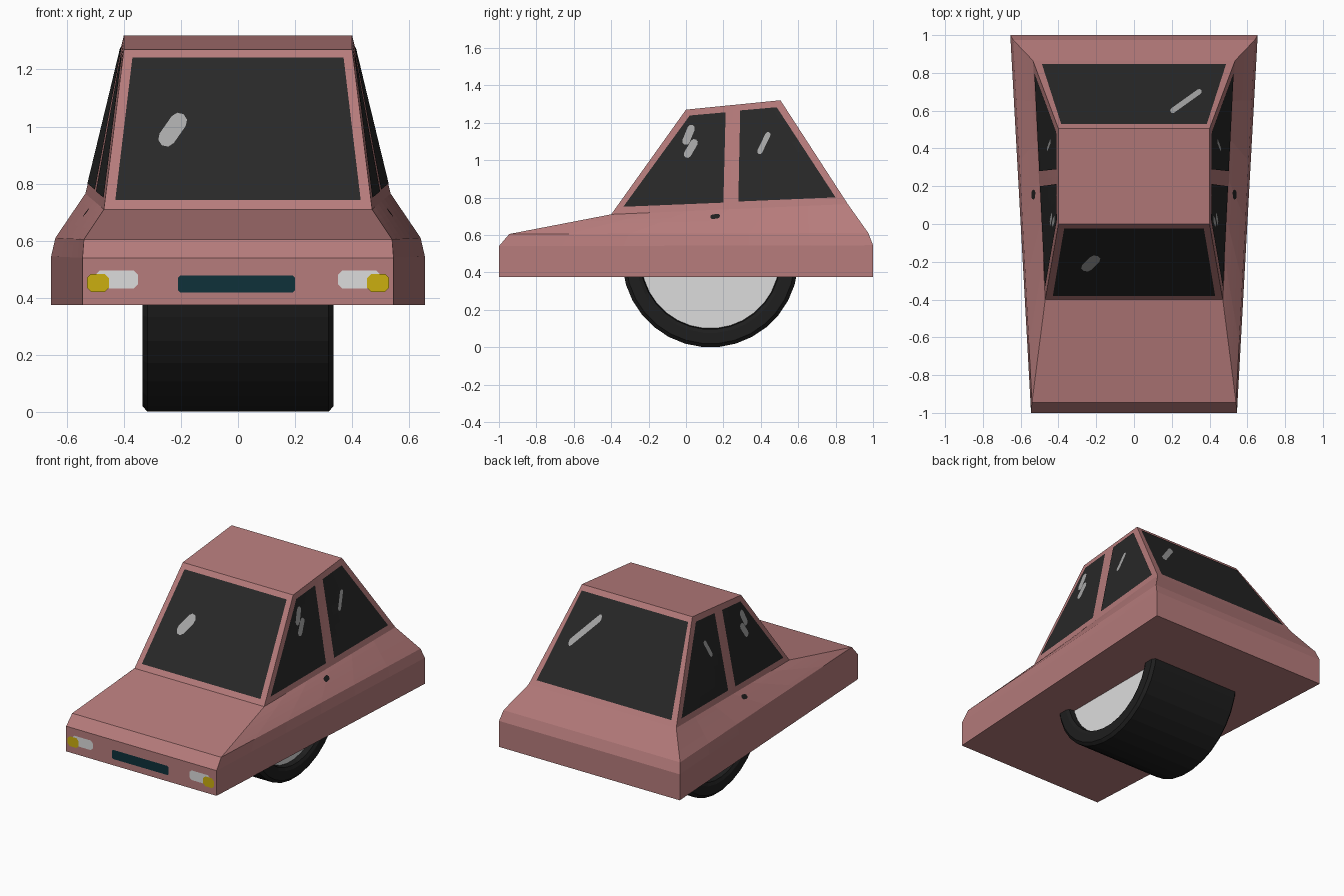
import bpy, bmesh, math
from mathutils import Vector
from mathutils.bvhtree import BVHTree

if "Cube" in bpy.data.objects:
    bpy.data.objects.remove(bpy.data.objects["Cube"])


def material(name, r, g, b):
    m = bpy.data.materials.new(name)
    m.diffuse_color = (r, g, b, 1)
    m.use_nodes = True
    m.node_tree.nodes["Principled BSDF"].inputs["Base Color"].default_value = m.diffuse_color
    return m


PAINT = material("dusty pink paint", 0.47, 0.2, 0.2)
GLASS = material("dark glass", 0.021, 0.021, 0.021)
RUBBER = material("black rubber", 0.013, 0.013, 0.013)
LIGHT = material("pale grey", 0.72, 0.72, 0.72)
GLINT = material("glint grey", 0.39, 0.39, 0.39)
AMBER = material("amber", 0.6, 0.43, 0.005)
TEAL = material("dark teal", 0.0045, 0.031, 0.042)


def make(name, bm, mat):
    me = bpy.data.meshes.new(name)
    bm.to_mesh(me)
    me.materials.append(mat)
    ob = bpy.data.objects.new(name, me)
    bpy.context.collection.objects.link(ob)
    return ob


def grid(bm, a, b, c, d, n, place=lambda p: p):
    """Bilinear patch between four corners."""
    a, b, c, d = map(Vector, (a, b, c, d))
    rows = [[bm.verts.new(place(a.lerp(b, i / n).lerp(d.lerp(c, i / n), j / n)))
             for j in range(n + 1)] for i in range(n + 1)]
    for i in range(n):
        for j in range(n):
            bm.faces.new((rows[i][j], rows[i + 1][j], rows[i + 1][j + 1], rows[i][j + 1]))


# Body: right-hand outline, bridged across to its mirror image
outline = [(0.545, -1, 0.375), (0.545, -1, 0.54), (0.54, -0.945, 0.605),
           (0.47, -0.40, 0.71), (0.40, 0.0, 1.27), (0.40, 0.505, 1.32),
           (0.535, 0.865, 0.765), (0.64, 0.975, 0.61), (0.655, 1, 0.545),
           (0.655, 1, 0.375)]


def mirror(p):
    return (-p[0], p[1], p[2])


body = bmesh.new()
for i, p in enumerate(outline):
    q = outline[(i + 1) % len(outline)]
    grid(body, p, q, mirror(q), mirror(p), 6)
for i in range(4):
    quad = [outline[k] for k in (i, i + 1, 8 - i, 9 - i)]
    grid(body, *quad, 6)
    grid(body, *map(mirror, quad), 6)
bmesh.ops.remove_doubles(body, verts=body.verts, dist=0.0005)
bmesh.ops.recalc_face_normals(body, faces=body.faces)
make("car_body", body, PAINT)
tree = BVHTree.FromBMesh(body)

# Directions from which flat details are projected onto the body
VIEWS = {
    "front": (lambda a, b: (a, -5, b), Vector((0, 1, 0))),
    "right": (lambda a, b: (5, a, b), Vector((-1, 0, 0))),
    "left": (lambda a, b: (-5, a, b), Vector((1, 0, 0))),
    "top": (lambda a, b: (a, b, 5), Vector((0, 0, -1))),
}


def plate(name, view, pts, mat, lift=0.004):
    """Thin surface detail: quads follow the body as a grid, others are flat."""
    start, ray = VIEWS[view]

    def place(p):
        hit, normal, _, _ = tree.ray_cast(Vector(start(p[0], p[1])), ray)
        return hit + normal * lift

    bm = bmesh.new()
    if len(pts) == 4:
        grid(bm, *pts, 8, place)
    else:
        bm.faces.new([bm.verts.new(place(p)) for p in pts])
    bm.normal_update()
    for f in bm.faces:
        if f.normal.dot(ray) > 0:
            f.normal_flip()
    make(name, bm, mat)


def stroke(p, q, w):
    """Rounded bar outline from p to q."""
    ang = math.atan2(q[1] - p[1], q[0] - p[0])
    out = []
    for c, base in ((q, ang - math.pi / 2), (p, ang + math.pi / 2)):
        for k in range(5):
            t = base + k * math.pi / 4
            out.append((c[0] + w * math.cos(t), c[1] + w * math.sin(t)))
    return out


def rounded(x0, x1, z0, z1, c=0.015):
    return [(x0 + c, z0), (x1 - c, z0), (x1, z0 + c), (x1, z1 - c),
            (x1 - c, z1), (x0 + c, z1), (x0, z1 - c), (x0, z0 + c)]


# Windscreen and rear window
plate("windscreen", "front", [(-0.43, 0.74), (0.43, 0.74), (0.37, 1.24), (-0.37, 1.24)], GLASS)
plate("windscreen_glint", "front", stroke((-0.25, 0.955), (-0.208, 1.015), 0.03), GLINT, 0.007)
plate("rear_window", "top", [(-0.385, 0.525), (0.385, 0.525), (0.488, 0.845), (-0.488, 0.845)], GLASS)
plate("rear_window_glint", "top", stroke((0.205, 0.595), (0.345, 0.695), 0.014), GLINT, 0.007)

# Side windows, glints and door handles
for side in ("right", "left"):
    plate(side + "_front_window", side,
          [(-0.335, 0.75), (0.20, 0.772), (0.212, 1.255), (0.02, 1.238)], GLASS)
    plate(side + "_rear_window", side,
          [(0.28, 0.778), (0.80, 0.80), (0.485, 1.282), (0.29, 1.265)], GLASS)
    plate(side + "_front_glint_upper", side, stroke((0.0, 1.10), (0.028, 1.168), 0.02), GLINT, 0.007)
    plate(side + "_front_glint_lower", side, stroke((0.008, 1.03), (0.044, 1.092), 0.02), GLINT, 0.0075)
    plate(side + "_rear_glint", side, stroke((0.395, 1.045), (0.438, 1.135), 0.014), GLINT, 0.007)
    plate(side + "_door_handle", side, stroke((0.142, 0.694), (0.17, 0.699), 0.012), RUBBER)

# Nose: lamps, indicators, grille
for s, side in ((1, "right"), (-1, "left")):
    for name, box, mat, lift in (("headlamp", (0.35, 0.50, 0.432, 0.495), LIGHT, 0.003),
                                 ("indicator", (0.452, 0.53, 0.42, 0.484), AMBER, 0.006)):
        plate(side + "_" + name, "front", [(s * x, z) for x, z in rounded(*box)], mat, lift)
plate("grille", "front", rounded(-0.21, 0.20, 0.418, 0.478, 0.008), TEAL)

# Single wide wheel: lathed tyre with a recessed disc on each side
CENTRE, SEG = Vector((0, 0.13, 0.47)), 32


def ring(bm, x, r):
    return [bm.verts.new(CENTRE + Vector((x, r * math.cos(t), r * math.sin(t))))
            for t in ((k + 0.5) * 2 * math.pi / SEG for k in range(SEG))]


half = [(0.29, 0.37), (0.325, 0.375), (0.335, 0.395), (0.335, 0.452), (0.318, 0.471)]
profile = half + [(-x, r) for x, r in reversed(half)]
tyre = bmesh.new()
rings = [ring(tyre, x, r) for x, r in profile]
for a, b in zip(rings, rings[1:]):
    for k in range(SEG):
        j = (k + 1) % SEG
        tyre.faces.new((a[k], a[j], b[j], b[k]))
bmesh.ops.recalc_face_normals(tyre, faces=tyre.faces)
tyre.normal_update()
if sum(f.normal.dot(f.calc_center_median() - CENTRE) for f in tyre.faces) < 0:
    bmesh.ops.reverse_faces(tyre, faces=tyre.faces)
make("tyre", tyre, RUBBER)

for s, side in ((1, "right"), (-1, "left")):
    hub = bmesh.new()
    face = hub.faces.new(ring(hub, s * 0.29, 0.37))
    face.normal_update()
    if face.normal.x * s < 0:
        face.normal_flip()
    make(side + "_wheel_disc", hub, LIGHT)
